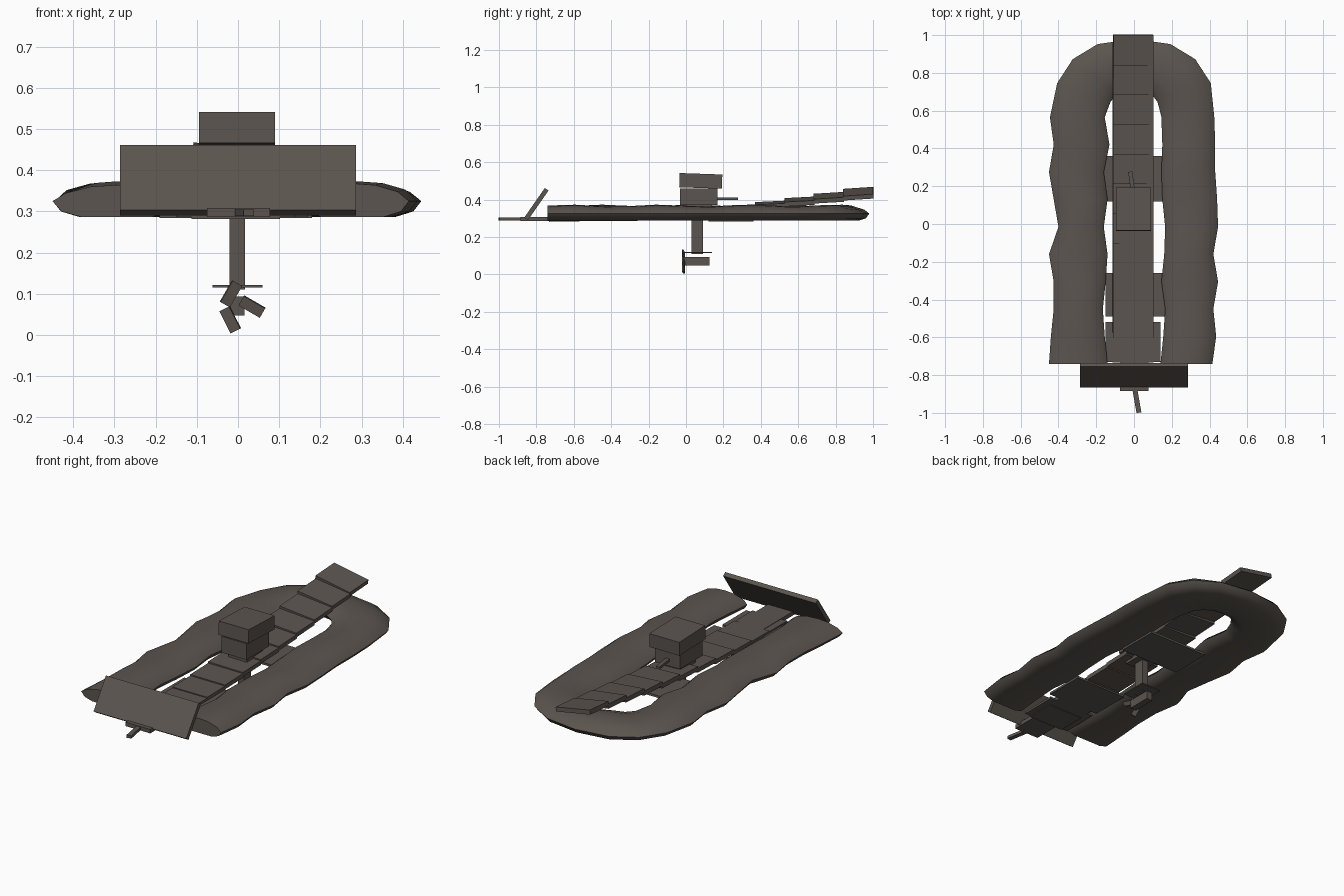
import bpy, bmesh
from math import sin, cos, pi, radians, atan2
from mathutils import Vector

default = bpy.data.objects.get("Cube")
if default:
    bpy.data.objects.remove(default, do_unlink=True)

grey = bpy.data.materials.new("dark warm grey")
grey.use_nodes = True
colour = (0.105, 0.09, 0.078, 1)
grey.diffuse_color = colour
grey.node_tree.nodes["Principled BSDF"].inputs["Base Color"].default_value = colour


def finish(bm, name):
    bmesh.ops.recalc_face_normals(bm, faces=bm.faces)
    mesh = bpy.data.meshes.new(name)
    bm.to_mesh(mesh)
    bm.free()
    mesh.materials.append(grey)
    ob = bpy.data.objects.new(name, mesh)
    bpy.context.collection.objects.link(ob)
    return ob


def box(name, centre, size, rot=(0, 0, 0)):
    bm = bmesh.new()
    bmesh.ops.create_cube(bm, size=1)
    bmesh.ops.scale(bm, vec=size, verts=bm.verts)
    ob = finish(bm, name)
    ob.location = centre
    ob.rotation_euler = [radians(a) for a in rot]
    return ob


def span(name, x, y, z, rot=(0, 0, 0)):
    """Box given by its extents on each axis."""
    ends = (x, y, z)
    return box(name, [(a + b) / 2 for a, b in ends], [b - a for a, b in ends], rot)


# Inflatable U-shaped tube: lumpy straight sides joined by a rounded arc
right_out = [.415, .435, .42, .445, .42, .445, .44, .43, .43, .425]
left_out = [.45, .44, .425, .425, .45, .40, .425, .45, .425, .445]
right_in = [.14, .155, .165, .145, .16, .165, .15, .145, .15, .145]
left_in = [.14, .155, .165, .15, .14, .16, .14, .16, .13, .155]


def side(outs, ins, sign):
    return [(Vector((sign * o, -.74 + .145 * i)), Vector((sign * n, -.74 + .145 * i)))
            for i, (o, n) in enumerate(zip(outs, ins))]


def arc(a):
    c, s = cos(a), sin(a)
    flat = abs(c) ** .85 * (1 if c > 0 else -1)
    return (Vector((.435 * flat, .56 + .42 * s ** .85)),
            Vector((.135 * c, .6 + .12 * s)))


stations = side(right_out, right_in, 1)
stations += [arc(pi * i / 8) for i in range(1, 8)]
stations += side(left_out, left_in, -1)[::-1]
# Cross-section: fraction from outer to inner edge, height
section = [(0, .325), (.1, .348), (.3, .364), (.5, .368), (.7, .364), (.92, .346),
           (1, .325), (.94, .3), (.78, .287), (.22, .287), (.07, .3)]
bm = bmesh.new()
rings = []
for i, (outer, inner) in enumerate(stations):
    swell = .005 * sin(i * 1.9)
    rings.append([bm.verts.new((*outer.lerp(inner, t), z + (swell if z > .34 else 0)))
                  for t, z in section])
n = len(section)
for a, b in zip(rings, rings[1:]):
    for j in range(n):
        bm.faces.new((a[j], a[(j + 1) % n], b[(j + 1) % n], b[j]))
bm.faces.new(rings[0])
bm.faces.new(rings[-1])
tube = finish(bm, "inflatable_tube")
bpy.context.view_layer.objects.active = tube
tube.select_set(True)
bpy.ops.object.shade_smooth_by_angle(angle=radians(50))
tube.select_set(False)

# Stepped deck boards, rising and twisting toward the back
boards = 11
step = 1.73 / boards
for i in range(boards):
    t = (i + .5) / boards
    box(f"deck_board_{i + 1}", (-.005, -.73 + step * (i + .5), .293 + .15 * t ** 1.7),
        (.215, step + .004, .024), (4 * t, 12 * t ** 3, 0))

# Floor plates underneath
span("floor_plate_front", (-.15, .14), (-.73, -.52), (.286, .298))
span("floor_plate_middle", (-.15, .17), (-.49, -.26), (.286, .298))
span("floor_plate_back", (-.19, .18), (.12, .36), (.284, .296))

# Slanted front shield with its mount and tow bar
low, high = Vector((0, -.855, .297)), Vector((0, -.745, .455))
slope = high - low
box("front_shield", (low + high) / 2, (.572, .024, slope.length),
    (-90 + atan2(slope.z, slope.y) * 180 / pi, 0, 0))
span("shield_mount", (-.075, .078), (-.885, -.57), (.286, .308))
box("tow_bar", (.015, -.935, .297), (.026, .13, .016), (0, 0, 10))

# Engine housing and tiller
span("engine_base", (-.06, .055), (0, .14), (.3, .39))
span("engine_body", (-.08, .075), (-.033, .168), (.37, .46))
span("engine_cover", (-.095, .09), (-.035, .193), (.462, .538), (-2, 0, 0))
box("tiller", (-.012, .22, .404), (.022, .115, .014), (0, 0, 8))

# Drive leg, splash plate, gear pod and propeller
span("drive_leg", (-.021, .017), (.03, .09), (.11, .37))
span("splash_plate", (-.062, .06), (-.01, .14), (.115, .121))
span("gear_pod", (-.021, .016), (-.01, .125), (.047, .094))
for i, (x, z, angle) in enumerate([(-.017, .1, -60), (-.019, .037, 63), (.034, .069, 30)]):
    box(f"propeller_blade_{i + 1}", (x, -.014, z), (.06, .009, .027), (15, angle, 0))
